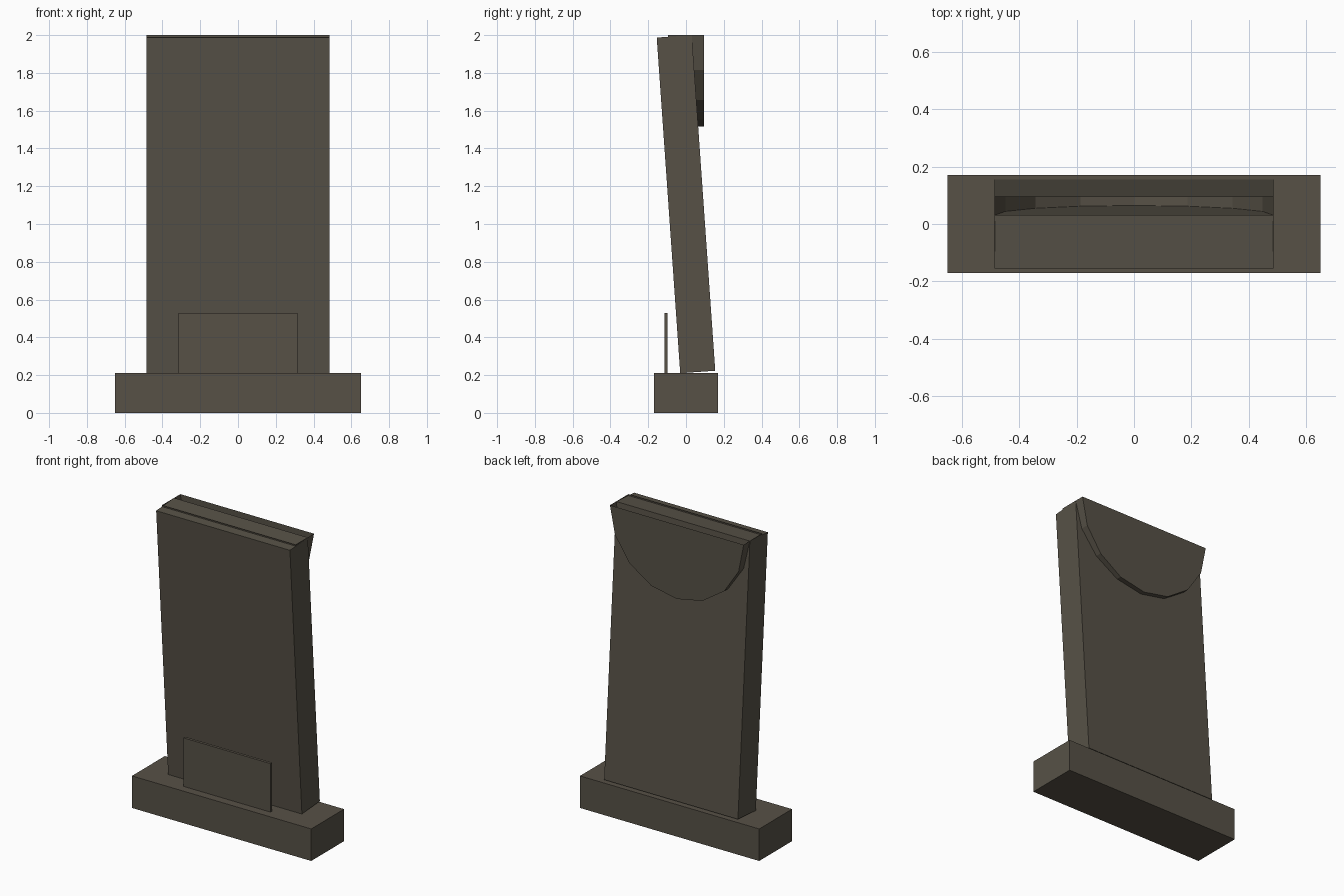
import bpy
import bmesh
from math import cos, sin, pi, radians

cube = bpy.data.objects.get("Cube")
if cube:
    bpy.data.objects.remove(cube, do_unlink=True)

# One dark stone colour
stone = bpy.data.materials.new("dark_stone")
stone.use_nodes = True
colour = (0.095, 0.083, 0.062, 1)
stone.diffuse_color = colour
bsdf = next(n for n in stone.node_tree.nodes if n.type == "BSDF_PRINCIPLED")
bsdf.inputs["Base Color"].default_value = colour


def add_object(name, bm):
    bmesh.ops.recalc_face_normals(bm, faces=bm.faces)
    mesh = bpy.data.meshes.new(name)
    bm.to_mesh(mesh)
    bm.free()
    mesh.materials.append(stone)
    obj = bpy.data.objects.new(name, mesh)
    bpy.context.collection.objects.link(obj)
    return obj


def box(name, size, centre, tilt=0):
    bm = bmesh.new()
    bmesh.ops.create_cube(bm, size=1)
    bmesh.ops.scale(bm, vec=size, verts=bm.verts)
    obj = add_object(name, bm)
    obj.location = centre
    obj.rotation_euler.x = radians(tilt)
    return obj


def open_half_drum(name, radius, depth, top, segments):
    """Lower half of a drum along y, capped front and back, open on top."""
    bm = bmesh.new()
    rims = []
    for y in (-depth / 2, depth / 2):
        angles = [pi * i / segments for i in range(segments + 1)]
        rims.append([bm.verts.new((radius * cos(a), y, top - radius * sin(a)))
                     for a in angles])
    front, back = rims
    bm.faces.new(front)
    bm.faces.new(back[::-1])
    for i in range(segments):
        bm.faces.new((front[i], back[i], back[i + 1], front[i + 1]))
    return add_object(name, bm)


# Plinth, leaning slab and upright plaque
box("base", (1.3, 0.34, 0.21), (0, 0, 0.105))
box("leaning_slab", (0.97, 0.186, 1.781), (0, 0, 1.105), tilt=4)
box("front_plaque", (0.632, 0.018, 0.32), (0, -0.106, 0.368))

# Rounded hollow piece passing through the top of the slab
open_half_drum("half_round_pocket", 0.485, 0.19, 2.0, 8)
